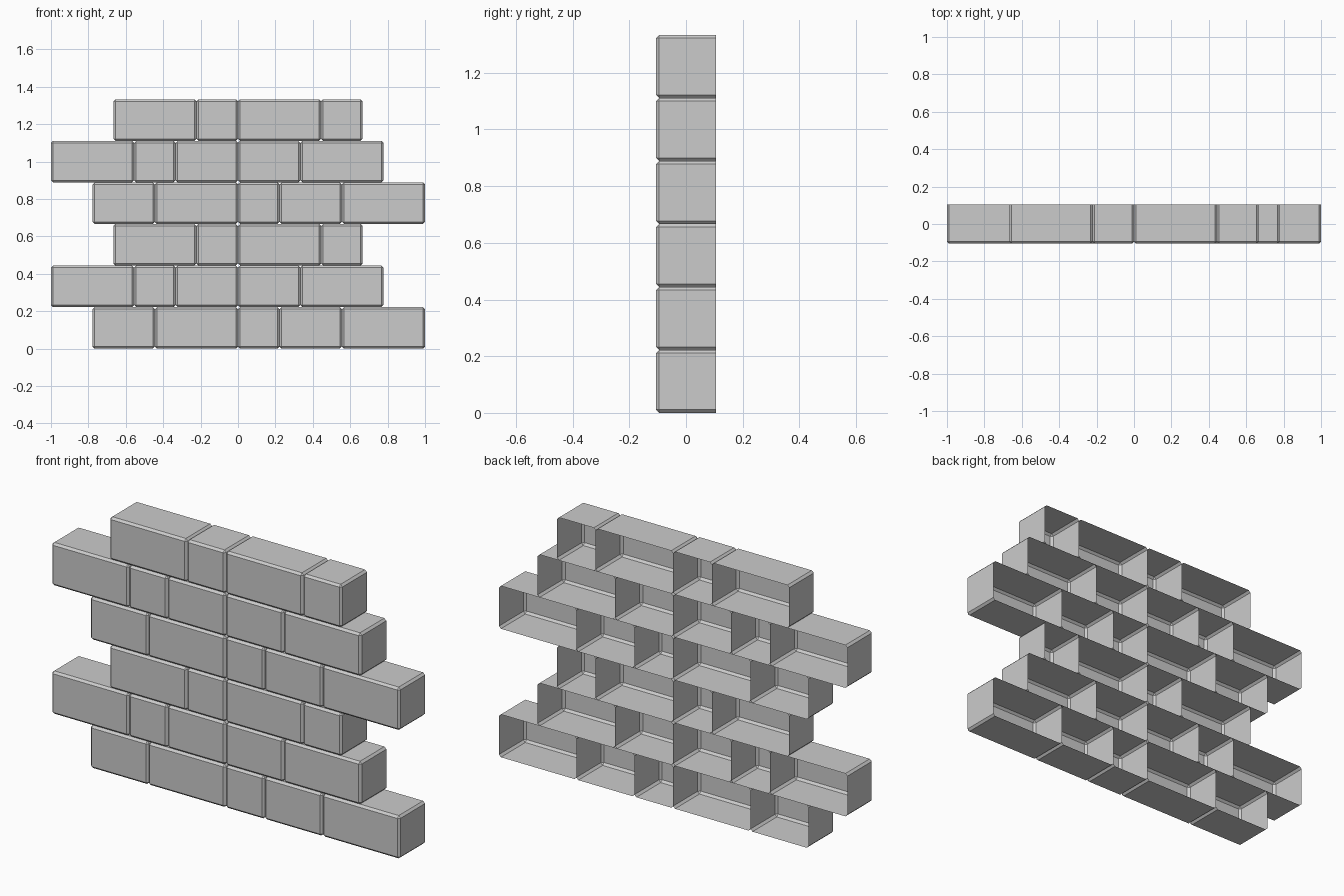
import bpy, bmesh
from mathutils import Matrix

if "Cube" in bpy.data.objects:
    bpy.data.objects.remove(bpy.data.objects["Cube"])

U = 1 / 9            # layout module; courses are two modules high
CHAMFER = 0.1 * U
DEPTH = 2 * U

# Joint positions (in modules) for the three repeating courses
COURSES = [
    [-7, -4, 0, 2, 5, 9],
    [-9, -5, -3, 0, 3, 7],
    [-6, -2, 0, 4, 6],
]


def add_block(name, x0, x1, z0, z1):
    """Chamfered block with its back left open."""
    cy = CHAMFER / 2
    bm = bmesh.new()
    bmesh.ops.create_cube(bm, size=1, matrix=Matrix.LocRotScale(
        ((x0 + x1) / 2, cy, (z0 + z1) / 2), None, (x1 - x0, DEPTH, z1 - z0)))
    bmesh.ops.bevel(bm, geom=bm.edges[:], offset=CHAMFER, segments=1,
                    profile=0.5, affect='EDGES')
    # Remove the back face and its chamfer ring
    back = cy + DEPTH / 2 - 1e-4
    bmesh.ops.delete(bm, geom=[v for v in bm.verts if v.co.y > back],
                     context='VERTS')
    mesh = bpy.data.meshes.new(name)
    bm.to_mesh(mesh)
    bm.free()
    bpy.context.collection.objects.link(bpy.data.objects.new(name, mesh))


# Stack six courses
for row in range(6):
    joints = COURSES[row % 3]
    for i, (a, b) in enumerate(zip(joints, joints[1:])):
        add_block(f"brick_course_{row + 1}_{i + 1}", a * U, b * U,
                  row * 2 * U, (row + 1) * 2 * U)
